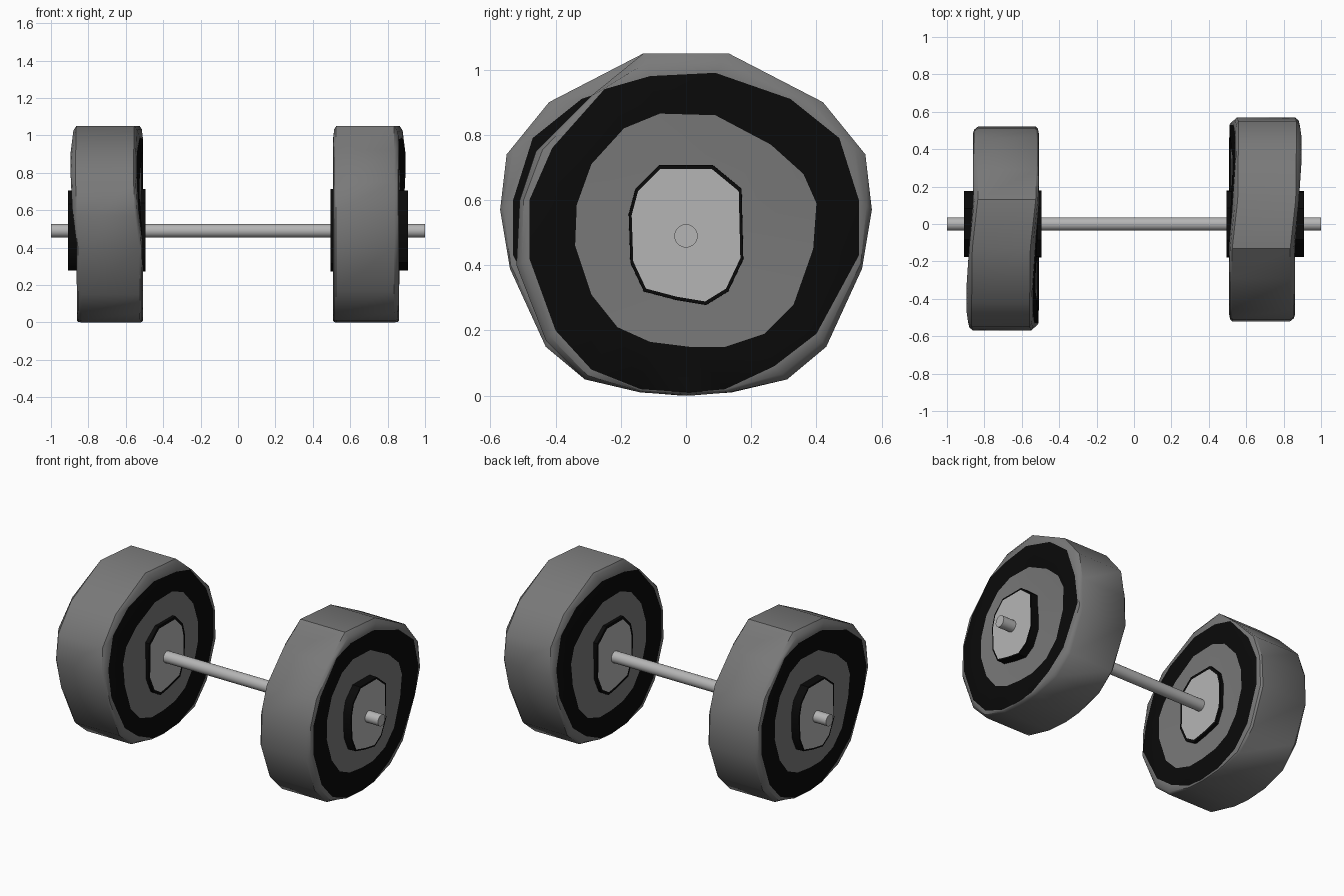
import bpy, bmesh, math
from mathutils import Matrix

if "Cube" in bpy.data.objects:
    bpy.data.objects.remove(bpy.data.objects["Cube"])

AXLE_Z = 0.49


def material(name, v):
    m = bpy.data.materials.new(name)
    m.diffuse_color = (v, v, v, 1)
    m.use_nodes = True
    m.node_tree.nodes["Principled BSDF"].inputs["Base Color"].default_value = m.diffuse_color
    return m


GREY = material("stone grey", 0.19)
BLACK = material("black", 0.003)
LIGHT = material("light grey", 0.46)

# Uneven hand-cut outlines of the wheel in (y, z)
TREAD = [(-.13, 1.05), (.13, 1.05), (.42, .90), (.55, .74), (.57, .57), (.54, .39),
         (.43, .15), (.31, .05), (.13, .01), (.01, 0), (-.14, .01), (-.31, .05),
         (-.43, .17), (-.52, .40), (-.51, .60), (-.46, .75), (-.29, .92)]
BAND_OUT = [(-.11, .98), (.09, .99), (.32, .91), (.47, .79), (.53, .60), (.53, .43),
            (.40, .19), (.27, .09), (.12, .02), (.01, .01), (-.14, .02), (-.29, .08),
            (-.40, .20), (-.48, .42), (-.48, .60), (-.41, .76), (-.25, .94)]
BAND_IN = [(-.08, .865), (.09, .86), (.26, .77), (.36, .68), (.40, .59), (.39, .45),
           (.33, .28), (.24, .19), (.12, .15), (.01, .15), (-.11, .165), (-.21, .21),
           (-.29, .31), (-.34, .46), (-.335, .585), (-.29, .71), (-.19, .82)]
HUB = [(-.08, .70), (.08, .70), (.165, .63), (.17, .42), (.125, .325), (.06, .285),
       (-.03, .30), (-.125, .325), (-.165, .41), (-.17, .555), (-.15, .63)]


def mix(a, b, t):
    return [(p[0] + (q[0] - p[0]) * t, p[1] + (q[1] - p[1]) * t) for p, q in zip(a, b)]


def scaled(a, s):
    return [(y * s, AXLE_Z + (z - AXLE_Z) * s) for y, z in a]


def bulge(y, z):
    """Outward push of the upper back part of the wheel."""
    t = min(1, max(0, (y + z - 0.9) / 0.35))
    return 0.033 * t * t * (3 - 2 * t)


def loft(name, layers, mats, band_mats, cap_mat, push=None):
    """Skin a list of (x, outline) layers, and close both ends."""
    bm = bmesh.new()
    rings = [[bm.verts.new((x + (push(y, z) if push else 0), y, z)) for y, z in pts]
             for x, pts in layers]
    for a, b, mi in zip(rings, rings[1:], band_mats):
        n = len(a)
        for i in range(n):
            f = bm.faces.new((a[i], a[(i + 1) % n], b[(i + 1) % n], b[i]))
            f.material_index = mi
    for r in (rings[0], rings[-1]):
        c = bm.verts.new((sum(v.co.x for v in r) / len(r), 0, AXLE_Z))
        for i in range(len(r)):
            bm.faces.new((r[i], r[(i + 1) % len(r)], c)).material_index = cap_mat
    bmesh.ops.recalc_face_normals(bm, faces=bm.faces)
    me = bpy.data.meshes.new(name)
    bm.to_mesh(me)
    bm.free()
    ob = bpy.data.objects.new(name, me)
    bpy.context.collection.objects.link(ob)
    for m in mats:
        me.materials.append(m)
    smooth(ob, 35)
    return ob


def smooth(ob, deg):
    bpy.ops.object.select_all(action='DESELECT')
    ob.select_set(True)
    bpy.context.view_layer.objects.active = ob
    bpy.ops.object.shade_smooth_by_angle(angle=math.radians(deg))


# Two wheels, the left one turned half a revolution about z
for side, turn in (("right", 0), ("left", math.pi)):
    wheel = loft(side + "_wheel",
                 [(.515, BAND_IN), (.508, BAND_OUT), (.514, mix(TREAD, BAND_OUT, .25)),
                  (.525, TREAD), (.835, TREAD), (.855, mix(TREAD, BAND_OUT, .4)),
                  (.862, BAND_OUT), (.856, BAND_IN)],
                 [GREY, BLACK], [1, 0, 0, 0, 0, 0, 1], 0, bulge)
    hub = loft(side + "_hub",
               [(.495, scaled(HUB, .98)), (.495, scaled(HUB, 1.06)),
                (.91, scaled(HUB, 1.03)), (.91, scaled(HUB, .98))],
               [BLACK, LIGHT], [0, 0, 0], 1)
    for ob in (wheel, hub):
        ob.data.transform(Matrix.Rotation(turn, 4, 'Z'))

# Axle running through both hubs
bpy.ops.mesh.primitive_cylinder_add(vertices=20, radius=0.036, depth=2,
                                    location=(0, 0, AXLE_Z), rotation=(0, math.pi / 2, 0))
axle = bpy.context.object
axle.name = "axle"
axle.data.materials.append(LIGHT)
smooth(axle, 35)
